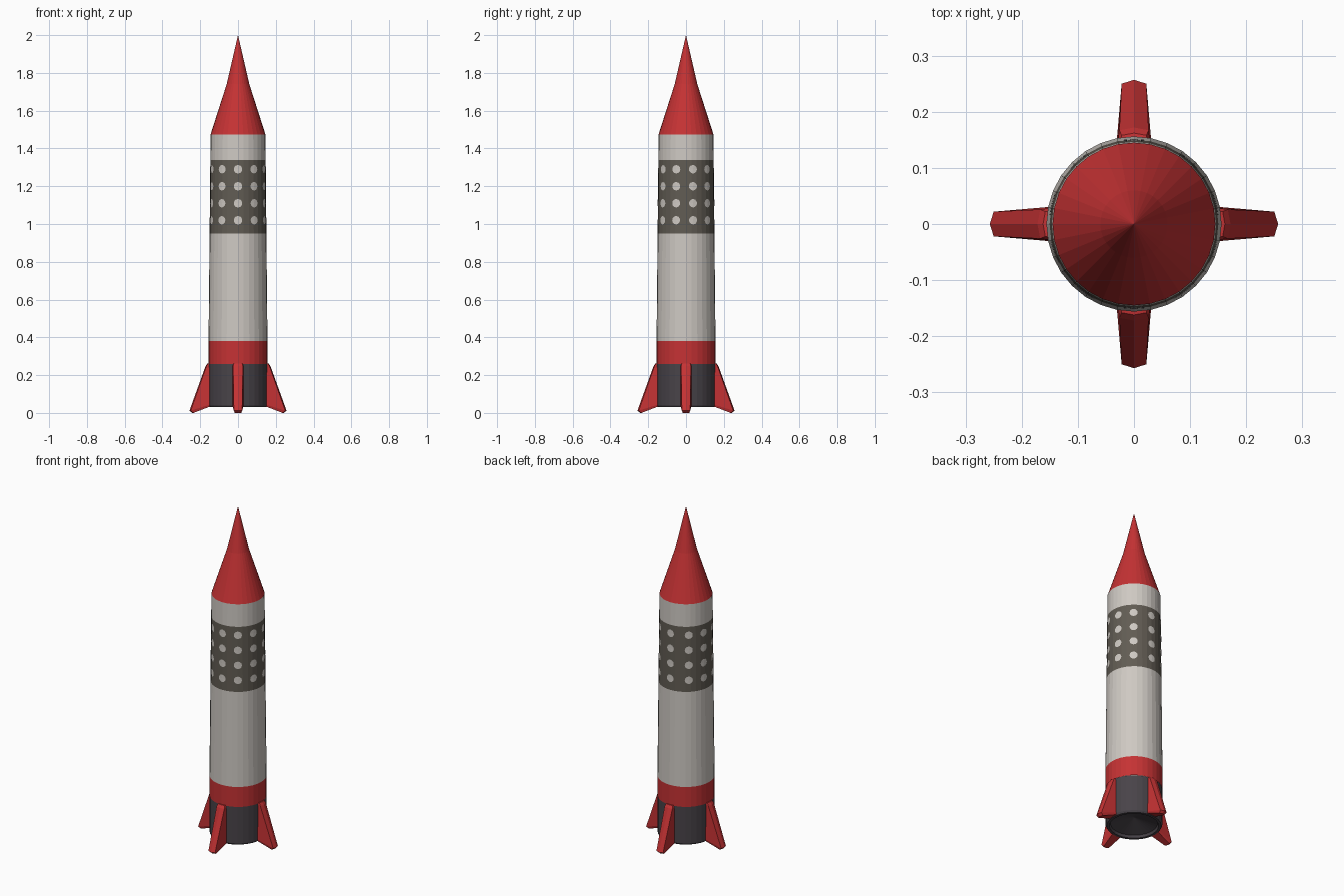
import bpy, bmesh, math

if "Cube" in bpy.data.objects:
    bpy.data.objects.remove(bpy.data.objects["Cube"])

SIDES = 32


def material(name, rgb):
    m = bpy.data.materials.new(name)
    m.diffuse_color = (*rgb, 1.0)
    m.use_nodes = True
    m.node_tree.nodes["Principled BSDF"].inputs["Base Color"].default_value = m.diffuse_color
    return m


RED = material("red paint", (0.56, 0.032, 0.034))
WHITE = material("warm white", (0.62, 0.585, 0.545))
BAND = material("grey brown", (0.120, 0.107, 0.087))
DARK = material("dark engine", (0.066, 0.057, 0.067))


def finish(bm, name, mat, fix_normals=True):
    if fix_normals:
        bmesh.ops.recalc_face_normals(bm, faces=bm.faces)
    me = bpy.data.meshes.new(name)
    bm.to_mesh(me)
    bm.free()
    me.materials.append(mat)
    ob = bpy.data.objects.new(name, me)
    bpy.context.collection.objects.link(ob)
    return ob


def lathe(name, profile, mat):
    """Spin a (radius, z) profile, listed from bottom to top, round z."""
    bm = bmesh.new()
    rings = []
    for r, z in profile:
        if r == 0:
            rings.append([bm.verts.new((0, 0, z))] * SIDES)
        else:
            rings.append([bm.verts.new((r * math.cos(2 * math.pi * i / SIDES),
                                        r * math.sin(2 * math.pi * i / SIDES), z))
                          for i in range(SIDES)])
    for lo, hi in zip(rings, rings[1:]):
        for i in range(SIDES):
            j = (i + 1) % SIDES
            corners = list(dict.fromkeys((lo[i], lo[j], hi[j], hi[i])))
            bm.faces.new(corners)
    return finish(bm, name, mat, fix_normals=False)


def body_r(z):
    """Slightly tapering hull radius."""
    return 0.156 - 0.011 * max(0.0, z - 0.38) / 1.10


# engine section with a shallow conical recess underneath
lathe("engine_section", [(0, 0.085), (0.128, 0.045), (0.134, 0.03), (0.149, 0.03),
                         (0.155, 0.04), (0.155, 0.26)], DARK)

# hull sections
for name, z0, z1, mat in (("lower_collar", 0.26, 0.38, RED),
                          ("lower_hull", 0.38, 0.95, WHITE),
                          ("window_band", 0.95, 1.34, BAND),
                          ("upper_hull", 1.34, 1.475, WHITE)):
    lathe(name, [(body_r(z0), z0), (body_r(z1), z1)], mat)

# nose cone, steeper towards the tip
lathe("nose_cone", [(body_r(1.475), 1.475), (0.060, 1.74), (0, 2.0)], RED)

# round spots on the band, as thin curved plates
bm = bmesh.new()
angles = [math.radians(34.8 * k) for k in range(-4, 5)] + [math.pi]
for z in (1.02, 1.11, 1.20, 1.29):
    for a in angles:
        def on_hull(du, dz):
            r = body_r(z + dz) + 0.0015
            t = a + du / r
            return bm.verts.new((r * math.sin(t), -r * math.cos(t), z + dz))
        centre = on_hull(0, 0)
        n = 12
        ring = [on_hull(0.0225 * math.cos(2 * math.pi * i / n),
                        0.0225 * math.sin(2 * math.pi * i / n)) for i in range(n)]
        for i in range(n):
            bm.faces.new((centre, ring[i], ring[(i + 1) % n]))
finish(bm, "band_spots", WHITE, fix_normals=False)

# four fins with a ridged outer edge
for k, name in enumerate(("right_fin", "back_fin", "left_fin", "front_fin")):
    bm = bmesh.new()
    c, s = math.cos(k * math.pi / 2), math.sin(k * math.pi / 2)

    def section(root, side, ridge, w_root, w_side, z_root, z_tip):
        pts = [(root, -w_root, z_root), (side, -w_side, z_tip), (ridge, 0, z_tip),
               (side, w_side, z_tip), (root, w_root, z_root)]
        return [bm.verts.new((x * c - y * s, x * s + y * c, z)) for x, y, z in pts]

    rings = [section(0.145, 0.236, 0.243, 0.029, 0.017, 0.035, 0.0),
             section(0.145, 0.250, 0.257, 0.031, 0.022, 0.045, 0.012),
             section(0.145, 0.167, 0.172, 0.029, 0.026, 0.252, 0.247),
             section(0.145, 0.158, 0.162, 0.025, 0.022, 0.264, 0.262)]
    for lo, hi in zip(rings, rings[1:]):
        for i in range(5):
            j = (i + 1) % 5
            bm.faces.new((lo[i], lo[j], hi[j], hi[i]))
    bm.faces.new(rings[0])
    bm.faces.new(rings[-1])
    finish(bm, name, RED)
